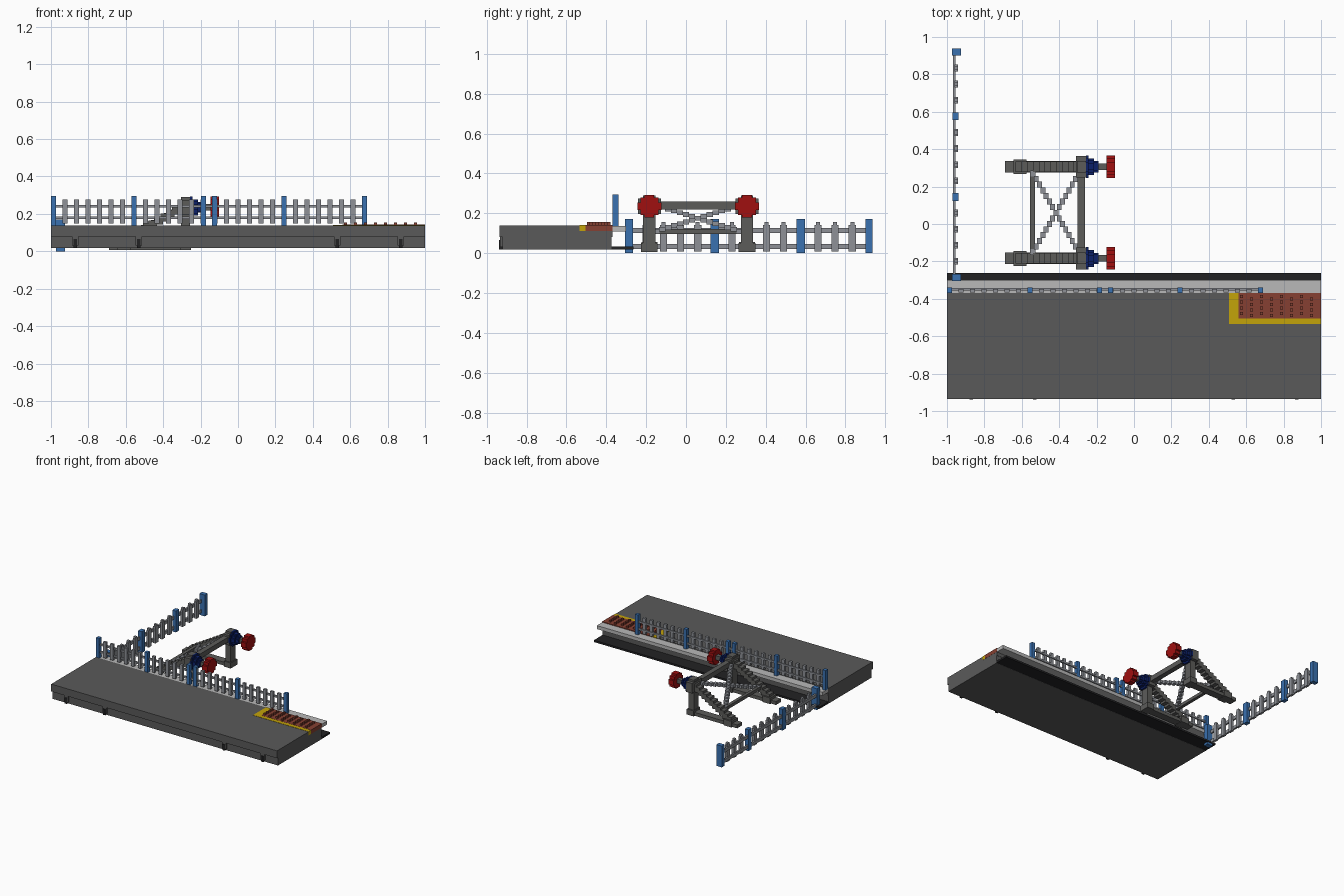
import bpy, bmesh
from mathutils import Vector

cube = bpy.data.objects.get("Cube")
if cube:
    bpy.data.objects.remove(cube, do_unlink=True)


def material(name, rgb):
    lin = [((c / 255 + 0.055) / 1.055) ** 2.4 if c > 10 else c / 255 / 12.92 for c in rgb]
    m = bpy.data.materials.new(name)
    m.use_nodes = True
    m.diffuse_color = (*lin, 1)
    m.node_tree.nodes["Principled BSDF"].inputs["Base Color"].default_value = (*lin, 1)
    return m


asphalt = material("asphalt grey", (90, 90, 90))
pale = material("pale concrete", (184, 184, 184))
black = material("black", (34, 34, 36))
picket_grey = material("picket grey", (142, 145, 151))
blue = material("post blue", (58, 113, 176))
iron = material("iron grey", (92, 92, 90))
red = material("buffer red", (160, 16, 16))
navy = material("collar navy", (12, 32, 105))
brown = material("tactile brown", (134, 64, 50))
yellow = material("warning yellow", (196, 164, 10))


def finish(name, bm, mat):
    bmesh.ops.recalc_face_normals(bm, faces=bm.faces)
    me = bpy.data.meshes.new(name)
    bm.to_mesh(me)
    bm.free()
    me.materials.append(mat)
    ob = bpy.data.objects.new(name, me)
    bpy.context.collection.objects.link(ob)
    return ob


def boxes(name, mat, spans):
    """One object made of boxes, each given as (x0, x1, y0, y1, z0, z1)."""
    bm = bmesh.new()
    for x0, x1, y0, y1, z0, z1 in spans:
        vs = bmesh.ops.create_cube(bm, size=1)["verts"]
        for v in vs:
            v.co = ((x0 + x1) / 2 + v.co.x * (x1 - x0),
                    (y0 + y1) / 2 + v.co.y * (y1 - y0),
                    (z0 + z1) / 2 + v.co.z * (z1 - z0))
    return finish(name, bm, mat)


def around(c, size):
    return tuple(c[i // 2] + (-0.5 if i % 2 == 0 else 0.5) * size[i // 2] for i in range(6))


def staircase(a, b, n, size):
    """Blocky diagonal beam from a to b."""
    a, b = Vector(a), Vector(b)
    return [around(a.lerp(b, i / (n - 1)), size) for i in range(n)]


def stepped_disc(name, mat, x0, x1, y, z, r):
    """Blocky round plate facing +x."""
    quarter = [(1, .33), (.75, .33), (.75, .72), (.4, .72), (.4, .95)]
    pts = quarter + [(-p, q) for p, q in reversed(quarter)]
    pts += [(-p, -q) for p, q in pts]
    bm = bmesh.new()
    face = bm.faces.new([bm.verts.new((x0, y + p * r, z + q * r)) for p, q in pts])
    out = bmesh.ops.extrude_face_region(bm, geom=[face])["geom"]
    for v in out:
        if isinstance(v, bmesh.types.BMVert):
            v.co.x = x1
    return finish(name, bm, mat)


# Platform: top slab over a slightly recessed base
boxes("platform", asphalt, [(-1, 1, -.935, -.37, .08, .139),
                            (-1, 1, -.922, -.373, .017, .08)])
boxes("platform_edge", pale, [(-1, 1, -.37, -.30, .108, .136)])
boxes("track_strip", black, [(-1, 1, -.373, -.263, .018, .033)])

# Brackets along the front of the base
bracket_x = (-.87, -.53, .53, .87)
boxes("brackets", asphalt, [(x - .018, x + .018, -.933, -.92, .03, .08) for x in bracket_x])
boxes("bracket_slots", black, [(x - .01, x + .01, -.938, -.92, .018, .065) for x in bracket_x])

# Tactile corner
boxes("warning_border", yellow, [(.507, 1.001, -.535, -.505, .11, .141),
                                 (.507, .56, -.505, -.368, .11, .141)])
boxes("tactile_pad", brown, [(.56, 1.001, -.505, -.368, .11, .142)])
boxes("tactile_studs", brown, [
    around((.575 + .0535 * i, -.388 - .03 * j - .012 * (i % 2), .147), (.016, .016, .016))
    for i in range(8) for j in range(4)])

# Platform fence: two runs that meet near the middle
step = .43 / 7
for label, start in (("right", -.986), ("left", -.184)):
    posts, pickets = [], []
    for k in range(15):
        x = start + step * k
        if k % 7 == 0:
            posts.append((x - .014, x + .014, -.368, -.339, .136, .295))
        else:
            pickets.append((x - .0125, x + .0125, -.367, -.347, .15, .278))
    boxes(label + "_platform_fence_posts", blue, posts)
    boxes(label + "_platform_fence_pickets", picket_grey, pickets)
    boxes(label + "_platform_fence_rails", picket_grey,
          [(start, start + .86, -.355, -.342, z - .007, z + .007) for z in (.18, .24)])

# Ground fence running back from the platform
posts, pickets = [], []
for k in range(15):
    y = -.286 + .0862 * k
    if k in (0, 14):
        posts.append((-.973, -.925, y - .02, min(y + .02, .937), 0, .17))
    elif k % 5 == 0:
        posts.append((-.971, -.939, y - .021, y + .021, 0, .17))
    else:
        pickets += [(-.961, -.941, y - .018, y + .018, .008, .142),
                    (-.961, -.941, y - .010, y + .010, .142, .156)]
boxes("ground_fence_posts", blue, posts)
boxes("ground_fence_pickets", picket_grey, pickets)
boxes("ground_fence_rails", picket_grey,
      [(-.969, -.955, -.28, .92, z, z + .025) for z in (.021, .101)])

# Buffer stop: two side frames, each with its own buffer
for label, y in (("front", -.184), ("rear", .306)):
    h = .031
    boxes(label + "_frame", iron, [
        (-.305, -.257, y - h, y + h, .01, .29),
        (-.31, -.25, y - .042, y + .042, .006, .05),
        (-.309, -.253, y - .058, y + .058, .195, .275),
        (-.69, -.28, y - h, y + h, .008, .035),
        (-.645, -.575, y - .04, y + .04, .006, .055)])
    boxes(label + "_frame_brace", iron,
          staircase((-.61, y, .055), (-.30, y, .235), 11, (.045, .056, .042)))
    for x0, x1, r in ((-.257, -.243, .06), (-.243, -.215, .045), (-.215, -.19, .03)):
        stepped_disc(label + "_collar", navy, x0, x1, y, .235, r)
    boxes(label + "_buffer_shaft", iron, [around((-.17, y, .235), (.07, .034, .034))])
    stepped_disc(label + "_buffer_head", red, -.146, -.101, y, .235, .06)

# Members tying the frames together
boxes("front_crossbar", iron, [(-.303, -.262, -.16, .28, .22, .26)])
boxes("rear_crossbar", iron, [(-.555, -.53, -.16, .28, .095, .12)])
boxes("cross_braces", picket_grey,
      staircase((-.54, -.15, .11), (-.295, .27, .24), 15, (.026, .032, .024))
      + staircase((-.54, .27, .11), (-.295, -.15, .24), 15, (.026, .032, .024)))
